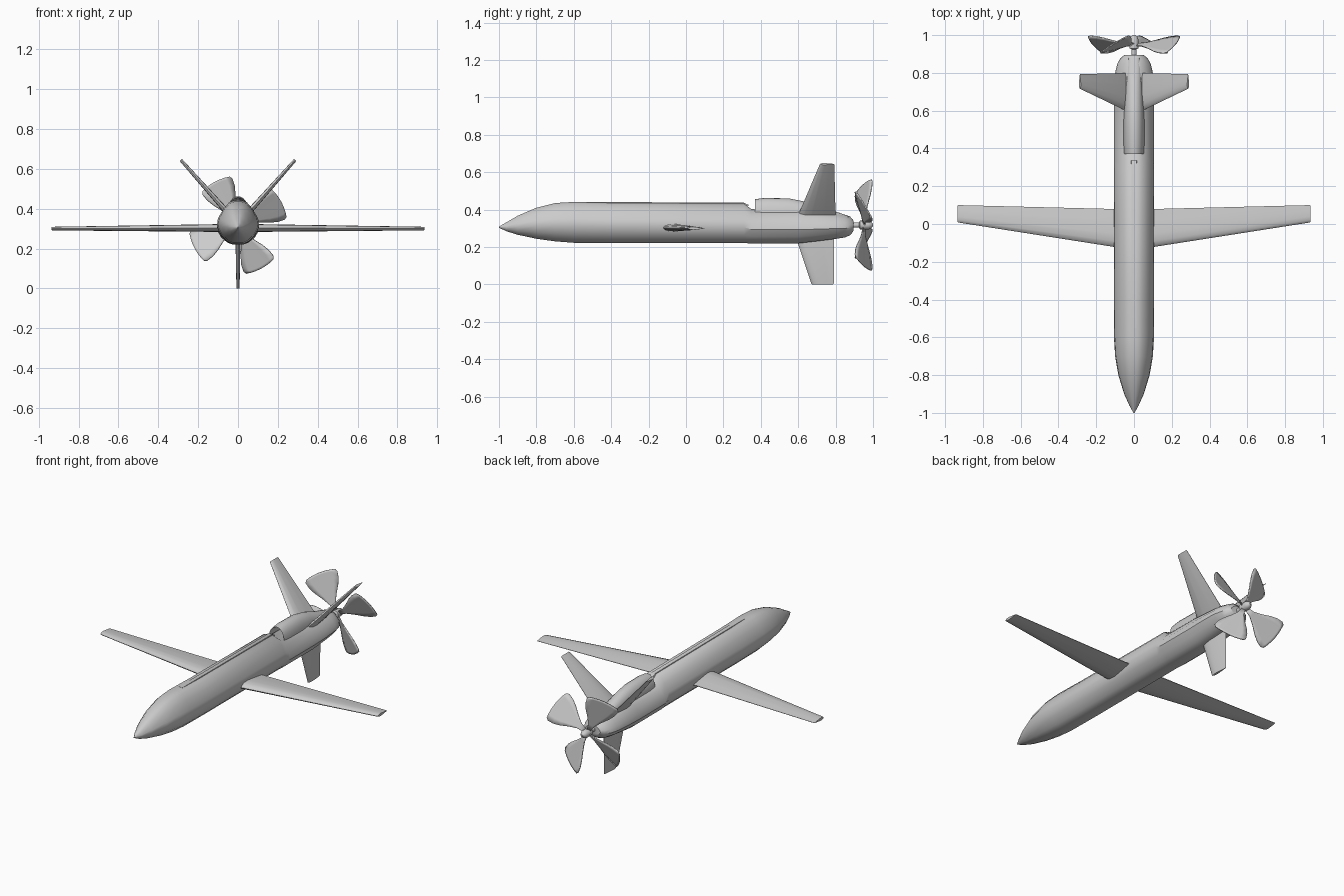
import bpy, bmesh, math
from mathutils import Vector

cube = bpy.data.objects.get("Cube")
if cube:
    bpy.data.objects.remove(cube)

grey = bpy.data.materials.new("light_grey")
grey.use_nodes = True
colour = (0.6, 0.6, 0.6, 1)
grey.diffuse_color = colour
grey.node_tree.nodes["Principled BSDF"].inputs["Base Color"].default_value = colour


def finish(name, bm, angle=35):
    """Turn a bmesh into a shaded object."""
    bmesh.ops.recalc_face_normals(bm, faces=bm.faces)
    mesh = bpy.data.meshes.new(name)
    bm.to_mesh(mesh)
    bm.free()
    mesh.materials.append(grey)
    obj = bpy.data.objects.new(name, mesh)
    bpy.context.collection.objects.link(obj)
    bpy.ops.object.select_all(action='DESELECT')
    obj.select_set(True)
    bpy.context.view_layer.objects.active = obj
    bpy.ops.object.shade_smooth_by_angle(angle=math.radians(angle))
    return obj


def loft(name, rings, angle=35, cap_start=True):
    """Skin a row of closed rings and cap the ends."""
    bm = bmesh.new()
    rows = [[bm.verts.new(p) for p in ring] for ring in rings]
    n = len(rows[0])
    for a, b in zip(rows, rows[1:]):
        for i in range(n):
            j = (i + 1) % n
            bm.faces.new((a[i], a[j], b[j], b[i]))
    if cap_start:
        bm.faces.new(rows[0])
    bm.faces.new(rows[-1])
    return finish(name, bm, angle)


# Fuselage: round belly narrowing to a slim back
HALF = [(0.25, 0.025), (0.5, 0.08), (0.8, 0.22), (1, 0.42), (0.95, 0.6),
        (0.68, 0.82), (0.42, 0.96), (0.18, 1)]
OUTLINE = HALF + [(-x, z) for x, z in reversed(HALF)]


def body_ring(y, w, bottom, top):
    return [Vector((x * w, y, bottom + z * (top - bottom))) for x, z in OUTLINE]


loft("fuselage", [body_ring(*s) for s in (
    (-1, 0.003, 0.303, 0.309), (-0.96, 0.025, 0.283, 0.332),
    (-0.9, 0.052, 0.263, 0.367), (-0.8, 0.083, 0.24, 0.41),
    (-0.7, 0.1, 0.225, 0.435), (-0.6, 0.106, 0.217, 0.441),
    (-0.4, 0.106, 0.215, 0.436), (0.31, 0.106, 0.215, 0.432),
    (0.35, 0.106, 0.215, 0.402), (0.6, 0.106, 0.215, 0.4),
    (0.7, 0.105, 0.227, 0.39), (0.8, 0.1, 0.24, 0.38),
    (0.85, 0.088, 0.248, 0.37), (0.88, 0.07, 0.262, 0.36),
    (0.895, 0.05, 0.285, 0.342))])

# Thin spine strip along the back
loft("spine_strip", [[(x, y, z) for x, z in
     ((-0.016, 0.42), (0.016, 0.42), (0.012, top), (-0.012, top))]
     for y, top in ((-0.55, 0.441), (0.31, 0.437), (0.335, 0.425))])


# Air intake: open at the front, fairing down to the tail
def intake_ring(y, w, top, base=0.36):
    arch = [math.pi * i / 12 for i in range(13)]
    return [Vector((w * math.cos(a), y, base + (top - base) * math.sin(a) ** 0.8
                    if 0 < i < 12 else base)) for i, a in enumerate(arch)]


loft("air_intake", [intake_ring(*s) for s in (
    (0.47, 0.043, 0.445), (0.38, 0.048, 0.45), (0.37, 0.053, 0.456),
    (0.42, 0.056, 0.462), (0.55, 0.056, 0.46), (0.65, 0.05, 0.44),
    (0.75, 0.042, 0.405), (0.82, 0.036, 0.383), (0.88, 0.028, 0.362))])


# Wings and fins: tapered aerofoils
FOIL = [(0, 0), (0.04, 0.5), (0.15, 0.9), (0.35, 1), (0.7, 0.55), (1, 0.08)]
FOIL_LOOP = FOIL + [(c, -t) for c, t in reversed(FOIL[1:])]


def foil(name, root, tip):
    """Each end is (x, z, front y, back y, half thickness)."""
    span = Vector((tip[0] - root[0], 0, tip[1] - root[1])).normalized()
    normal = span.cross(Vector((0, 1, 0)))

    def ring(end, shrink=1, push=0):
        x, z, front, back, thick = end
        mid = (front + back) / 2
        return [Vector((x, mid + (front + c * (back - front) - mid) * shrink, z))
                + normal * t * thick * shrink + span * push for c, t in FOIL_LOOP]
    loft(name, [ring(root), ring(tip), ring(tip, 0.9, 0.004)], 40)


for side, label in ((1, "left"), (-1, "right")):
    foil(label + "_wing", (side * 0.05, 0.303, -0.13, 0.078, 0.02),
         (side * 0.931, 0.3, 0.008, 0.1, 0.009))
    foil(label + "_tail_fin", (side * 0.03, 0.355, 0.593, 0.8, 0.015),
         (side * 0.284, 0.641, 0.715, 0.793, 0.008))
foil("lower_fin", (0, 0.26, 0.585, 0.79, 0.013), (0, 0.004, 0.67, 0.79, 0.008))

# Propeller shaft and hub
AXIS = 0.317
loft("propeller_hub", [[(r * math.cos(a), y, AXIS + r * math.sin(a))
     for a in [math.tau * i / 16 for i in range(16)]]
     for y, r in ((0.88, 0.014), (0.925, 0.014), (0.93, 0.024),
                  (0.975, 0.024), (0.99, 0.017), (1, 0.006))])

# Four broad, pitched propeller blades
STATIONS = [(0.015, 0.01), (0.06, 0.016), (0.11, 0.038), (0.16, 0.064),
            (0.2, 0.08), (0.235, 0.086), (0.247, 0.078)]
for k in range(4):
    centre = math.radians(28 + 90 * k)
    bm = bmesh.new()
    rows = []
    for r, half in STATIONS:
        row = []
        for i in range(7):
            side = half * (i / 3 - 1)
            a = centre + side / r
            row.append(bm.verts.new((r * math.cos(a), 0.95 - 0.53 * side,
                                     AXIS + r * math.sin(a))))
        rows.append(row)
    for a, b in zip(rows, rows[1:]):
        for i in range(6):
            bm.faces.new((a[i], a[i + 1], b[i + 1], b[i]))
    blade = finish("propeller_blade_%d" % (k + 1), bm, 40)
    solid = blade.modifiers.new("thickness", 'SOLIDIFY')
    solid.thickness = 0.006
    solid.offset = 0
